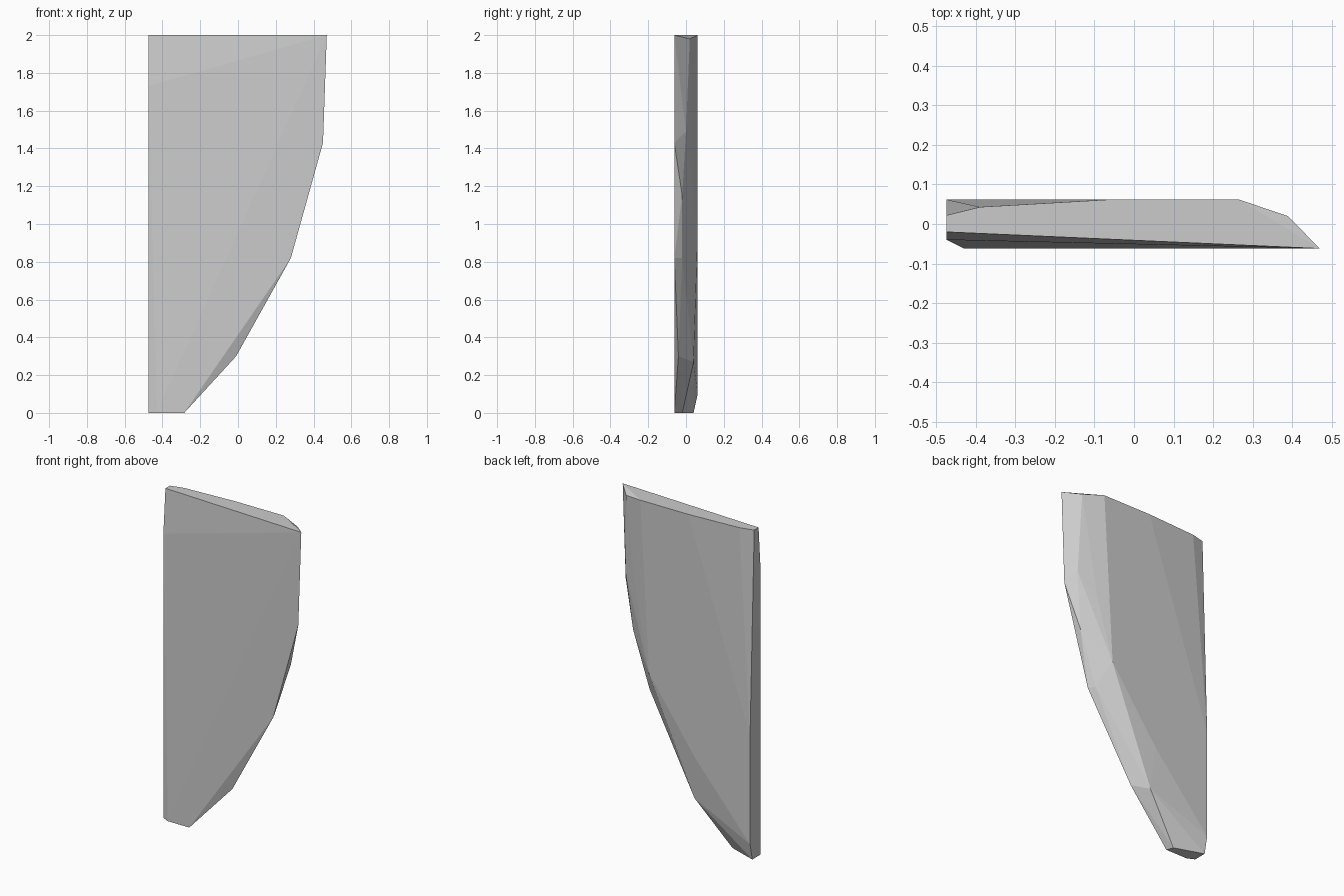
import bpy, bmesh

if "Cube" in bpy.data.objects:
    bpy.data.objects.remove(bpy.data.objects["Cube"])

Y = 0.062  # half thickness

# Left end and foot of the shard
left_end = [(-.475, -.02, 2), (-.475, .022, 2), (-.39, .043, 2), (-.475, -.04, 1.73),
            (-.475, Y, .76), (-.475, Y, .10)]
foot = [(-.475, -.04, 0), (-.43, -Y, 0), (-.285, -Y, 0), (-.30, -.02, 0), (-.475, .04, 0)]

# Curved right edge: front rim, bevel points, back rim (x, z at constant y for the rims)
front_rim = [(x, -Y, z) for x, z in [(.28, .82), (.45, 1.43), (.47, 2)]]
bevel = [(-.01, -.04, .30), (-.085, .04, .27), (.26, -.02, .82), (.37, -.02, 1.15),
         (.296, .04, 1.34), (.406, 0, 1.49), (.39, .02, 1.98)]
back_rim = [(x, Y, z) for x, z in [(-.104, .53), (.206, .96), (.242, 1.53), (.265, 2), (-.06, 2)]]

# Faceted convex shard wrapped around the profile points
bm = bmesh.new()
for p in left_end + foot + front_rim + bevel + back_rim:
    bm.verts.new(p)
hull = bmesh.ops.convex_hull(bm, input=bm.verts[:])
loose = [v for v in bm.verts if not v.link_faces]
bmesh.ops.delete(bm, geom=loose, context='VERTS')
bmesh.ops.recalc_face_normals(bm, faces=bm.faces[:])
bmesh.ops.dissolve_limit(bm, angle_limit=0.01, verts=bm.verts[:], edges=bm.edges[:])
mesh = bpy.data.meshes.new("panel_shard")
bm.to_mesh(mesh)
bm.free()
bpy.context.collection.objects.link(bpy.data.objects.new("panel_shard", mesh))
